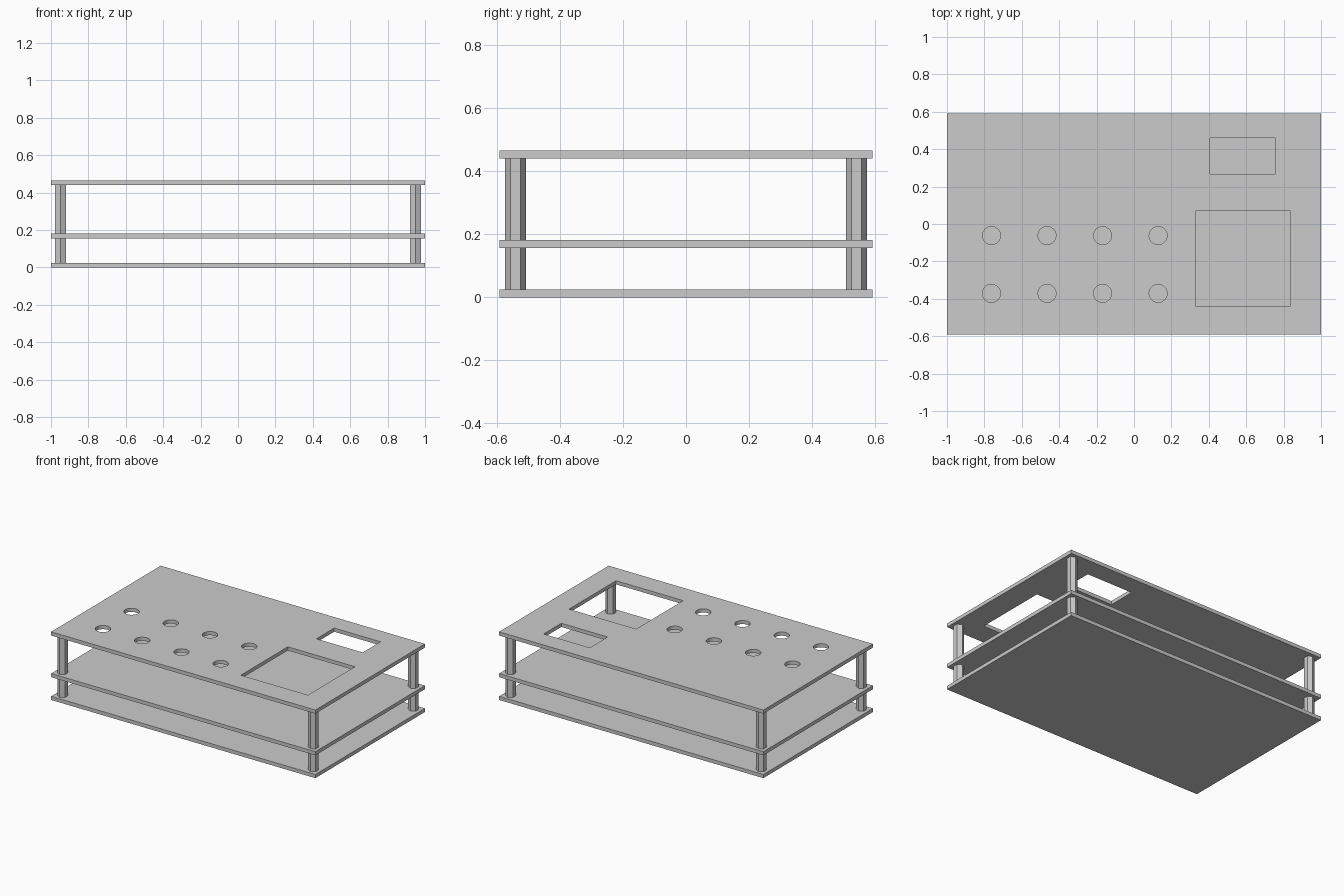
import bpy
import math

if "Cube" in bpy.data.objects:
    bpy.data.objects.remove(bpy.data.objects["Cube"])

# Single grey for plates and standoffs
grey = bpy.data.materials.new("light_grey")
grey.diffuse_color = (0.6, 0.6, 0.6, 1)
grey.use_nodes = True
grey.node_tree.nodes["Principled BSDF"].inputs["Base Color"].default_value = grey.diffuse_color

HX, HY, T = 1.0, 0.592, 0.025          # plate half sizes and thickness
LEVELS = {"bottom_plate": 0.0, "middle_plate": 0.156, "top_plate": 0.441}


def rect(x0, x1, y0, y1):
    return [(x0, y0), (x1, y0), (x1, y1), (x0, y1)]


def circle(cx, cy, r, n=48):
    return [(cx + r * math.cos(math.tau * i / n),
             cy + r * math.sin(math.tau * i / n)) for i in range(n)]


def extrude(name, outlines, z0, z1):
    """Solid from flat outlines; inner outlines become holes."""
    cu = bpy.data.curves.new(name, 'CURVE')
    cu.dimensions = '2D'
    cu.fill_mode = 'BOTH'
    cu.extrude = (z1 - z0) / 2
    for pts in outlines:
        sp = cu.splines.new('POLY')
        sp.points.add(len(pts) - 1)
        for p, (x, y) in zip(sp.points, pts):
            p.co = (x, y, 0, 1)
        sp.use_cyclic_u = True
    ob = bpy.data.objects.new(name, cu)
    ob.location.z = (z0 + z1) / 2
    bpy.context.collection.objects.link(ob)
    bpy.ops.object.select_all(action='DESELECT')
    ob.select_set(True)
    bpy.context.view_layer.objects.active = ob
    bpy.ops.object.convert(target='MESH')
    ob = bpy.context.object
    ob.name = name
    ob.data.materials.clear()
    ob.data.materials.append(grey)
    bpy.ops.object.shade_smooth_by_angle(angle=math.radians(30))
    return ob


# Openings in the top plate: button holes, large window, small window
openings = [circle(-0.762 + 0.297 * i, y, 0.048)
            for i in range(4) for y in (-0.062, -0.371)]
openings += [rect(0.328, 0.836, -0.438, 0.07), rect(0.406, 0.756, 0.268, 0.46)]

# Three stacked plates
for name, z in LEVELS.items():
    holes = openings if name == "top_plate" else []
    extrude(name, [rect(-HX, HX, -HY, HY)] + holes, z, z + T)

# Hexagonal standoffs between plates, corners pointing front and back
hexagon = [(0.033 * math.sin(math.tau * i / 6), 0.033 * math.cos(math.tau * i / 6))
           for i in range(6)]
zs = list(LEVELS.values())
for tier, (lo, hi) in zip(("lower", "upper"), zip(zs, zs[1:])):
    for side, sx in (("left", -1), ("right", 1)):
        for end, sy in (("front", -1), ("back", 1)):
            pts = [(sx * 0.949 + x, sy * 0.541 + y) for x, y in hexagon]
            extrude(f"{tier}_standoff_{end}_{side}", [pts], lo + T, hi)
